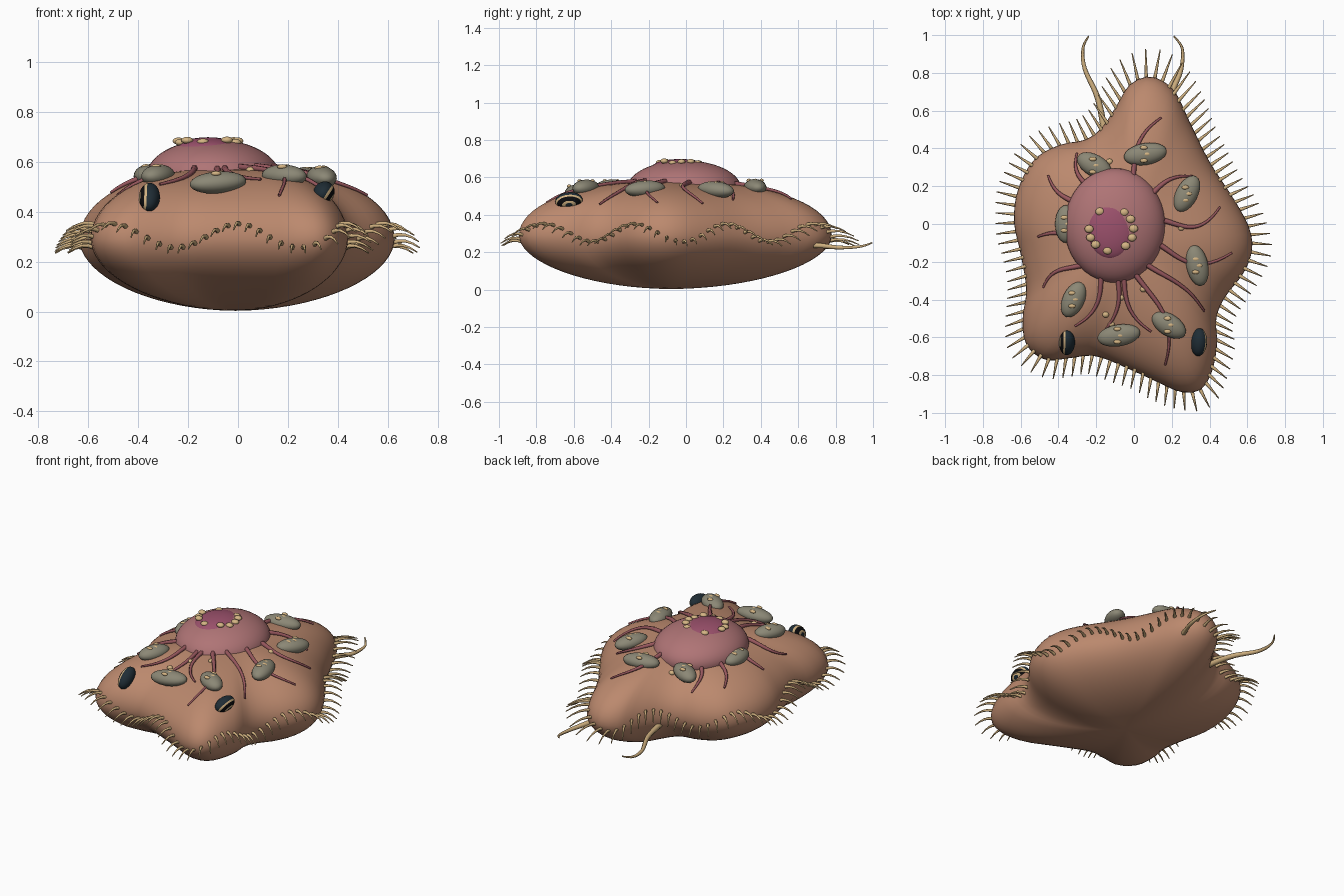
import bpy, bmesh
from math import sin, cos, pi, radians
from mathutils import Vector, Matrix
from mathutils.bvhtree import BVHTree

cube = bpy.data.objects.get("Cube")
if cube:
    bpy.data.objects.remove(cube)


def material(name, color):
    mat = bpy.data.materials.new(name)
    mat.use_nodes = True
    mat.diffuse_color = (*color, 1)
    shader = next(n for n in mat.node_tree.nodes if n.type == 'BSDF_PRINCIPLED')
    shader.inputs["Base Color"].default_value = (*color, 1)
    shader.inputs["Roughness"].default_value = 0.6
    return mat


skin = material("tan skin", (.50, .25, .155))
dome_pink = material("dusty pink", (.43, .175, .18))
core_red = material("core magenta", (.33, .082, .15))
pod_grey = material("pod grey green", (.26, .245, .18))
straw = material("straw", (.62, .43, .21))
bead_cream = material("bead cream", (.66, .46, .23))
vein_red = material("vein red", (.31, .095, .11))
eye_navy = material("eye navy", (.014, .026, .036))
eye_black = material("eye black", (.004, .004, .005))


def finish(name, bm, *mats):
    """Turn a bmesh into a smooth shaded object."""
    bmesh.ops.recalc_face_normals(bm, faces=bm.faces)
    for face in bm.faces:
        face.smooth = True
    mesh = bpy.data.meshes.new(name)
    bm.to_mesh(mesh)
    bm.free()
    for mat in mats:
        mesh.materials.append(mat)
    obj = bpy.data.objects.new(name, mesh)
    bpy.context.collection.objects.link(obj)


def ellipsoid(bm, centre, size, basis=None, segments=24, rings=14):
    frame = basis.to_4x4() if basis else Matrix.Identity(4)
    matrix = Matrix.Translation(centre) @ frame @ Matrix.Diagonal((*size, 1))
    bmesh.ops.create_uvsphere(bm, u_segments=segments, v_segments=rings, radius=1, matrix=matrix)


def tubes(name, paths, thickness, tip, mat):
    """Tapered tubes along lists of points, as one mesh."""
    curve = bpy.data.curves.new(name, 'CURVE')
    curve.dimensions = '3D'
    curve.bevel_depth = thickness
    curve.bevel_resolution = 1
    curve.use_fill_caps = True
    for path in paths:
        spline = curve.splines.new('POLY')
        spline.points.add(len(path) - 1)
        spline.use_smooth = True
        for i, (point, co) in enumerate(zip(spline.points, path)):
            point.co = (*co, 1)
            point.radius = 1 + (tip - 1) * i / (len(path) - 1)
    curve.materials.append(mat)
    obj = bpy.data.objects.new(name, curve)
    bpy.context.collection.objects.link(obj)
    bpy.ops.object.select_all(action='DESELECT')
    obj.select_set(True)
    bpy.context.view_layer.objects.active = obj
    bpy.ops.object.convert(target='MESH')


def catmull(a, b, c, d, t):
    return (b * 2 + (c - a) * t + (a * 2 - b * 5 + c * 4 - d) * t ** 2
            + (b * 3 - a - c * 3 + d) * t ** 3) / 2


def smooth_path(points, steps, closed=False):
    pts = [Vector(p) for p in points]
    n = len(pts)
    pick = (lambda i: pts[i % n]) if closed else (lambda i: pts[max(0, min(n - 1, i))])
    spans = n if closed else n - 1
    path = [catmull(pick(i - 1), pick(i), pick(i + 1), pick(i + 2), k / steps)
            for i in range(spans) for k in range(steps)]
    return path if closed else path + [pts[-1]]


# Body outline, counterclockwise from the front, respaced evenly
outline = [(0, -.78), (.13, -.84), (.25, -.89), (.35, -.88), (.41, -.79), (.44, -.64),
           (.435, -.5), (.48, -.39), (.58, -.26), (.625, -.14), (.61, -.02), (.53, .13),
           (.4, .33), (.3, .53), (.21, .71), (.09, .78), (-.02, .74), (-.09, .63),
           (-.17, .51), (-.26, .445), (-.39, .42), (-.53, .34), (-.615, .18), (-.635, .01),
           (-.6, -.16), (-.57, -.35), (-.59, -.5), (-.57, -.64), (-.47, -.72), (-.34, -.71),
           (-.2, -.7)]
dense = smooth_path(outline, 40, closed=True)
lengths = [0]
for a, b in zip(dense, dense[1:] + dense[:1]):
    lengths.append(lengths[-1] + (b - a).length)
COUNT = 100
rim, cursor = [], 0
for i in range(COUNT):
    while lengths[cursor] < lengths[-1] * i / COUNT:
        cursor += 1
    rim.append(dense[cursor % len(dense)])

# Body: the outline shrinking towards a fuller top and a rounded underside
MID, HEIGHT, LAYERS = .29, .287, 18
middle = Vector((-.01, -.08))
bm = bmesh.new()
loops = []
for k in range(1, 2 * LAYERS):
    r = sin(pi * k / (2 * LAYERS))
    if k < LAYERS:
        z = MID - HEIGHT * (1 - r ** 1.9) ** .52
    else:
        z = MID + HEIGHT * (1 - r ** 2.4) ** .5
    loops.append([bm.verts.new((*(middle + (p - middle) * r), z)) for p in rim])
for low, high in zip(loops, loops[1:]):
    for i in range(COUNT):
        j = (i + 1) % COUNT
        bm.faces.new((low[i], low[j], high[j], high[i]))
for loop, z in ((loops[0], MID - HEIGHT), (loops[-1], MID + HEIGHT)):
    pole = bm.verts.new((*middle, z))
    for i in range(COUNT):
        bm.faces.new((loop[i], loop[(i + 1) % COUNT], pole))
bmesh.ops.recalc_face_normals(bm, faces=bm.faces)
surface = BVHTree.FromBMesh(bm)
finish("body", bm, skin)


def on_top(x, y):
    """Point and normal of the body's upper side."""
    hit = surface.ray_cast(Vector((x, y, 2)), Vector((0, 0, -1)))
    return hit[0], hit[1]


def surface_basis(normal, heading):
    along = (heading - normal * heading.dot(normal)).normalized()
    return along, normal.cross(along), normal


def columns(*axes):
    return Matrix(axes).transposed()


# Fringe of small hairs on a wavy line, fanning away from the middle
hairs = []
for i, p in enumerate(rim):
    tangent = (rim[(i + 1) % COUNT] - rim[i - 1]).normalized()
    normal = Vector((tangent.y, -tangent.x, 0))
    out = (normal + p.normalized().to_3d()).normalized()
    z = .30 + .047 * cos(2 * pi * 9 * i / COUNT)
    start = Vector((p.x, p.y, z))
    base = surface.ray_cast(start + normal * .2, -normal)[0] or start
    reach = .115 + .09 * max(0, p.y) ** 2
    hairs.append([base + out * reach * (t - .1) + Vector((0, 0, .012 * sin(pi * t) - .02 * t * t))
                  for t in (0, .25, .5, .75, 1)])
tubes("rim_hairs", hairs, .0105, .25, straw)

# Two long tails at the back
left_tail = [(.17, .62, .24), (.21, .72, .235), (.25, .82, .225), (.255, .93, .23), (.21, .995, .25)]
right_tail = [(-.15, .45, .24), (-.19, .66, .235), (-.26, .82, .225), (-.27, .93, .23), (-.24, .995, .25)]
tubes("tails", [smooth_path(t, 6) for t in (left_tail, right_tail)], .019, .2, straw)

# Central dome with its core
hub = Vector((-.1, -.01, .54))
bm = bmesh.new()
ellipsoid(bm, hub, (.268, .305, .15), segments=48, rings=28)
finish("dome", bm, dome_pink)
core = Vector((-.12, -.03, .648))
bm = bmesh.new()
ellipsoid(bm, core, (.132, .158, .05), segments=40, rings=20)
finish("dome_core", bm, core_red)

# Uneven bead ring on the dome
beads = bmesh.new()
for degrees in (121, 55, 30, 3, -22, -50, -100, -135, -158, 178):
    a = radians(degrees)
    ellipsoid(beads, core + Vector((.118 * cos(a), .112 * sin(a), .034 + .005 * sin(a * 5))),
              (.024, .021, .014), segments=12, rings=8)

# Pods lying nearly level on the body: x, y, heading, half length
pods = [(-.21, .31, -30, .1), (.06, .37, 10, .115), (.28, .16, 62, .105), (.335, -.22, -78, .11),
        (.185, -.535, -32, .1), (-.08, -.59, 10, .115), (-.32, -.4, 65, .1), (-.36, 0, 90, .1)]
bm = bmesh.new()
for x, y, degrees, half in pods:
    point, normal = on_top(x, y)
    a = radians(degrees)
    level = (normal + Vector((0, 0, 3))).normalized()
    axes = surface_basis(level, Vector((cos(a), sin(a), 0)))
    centre = Vector((x, y, (point.z + .015 + .535) / 2))
    ellipsoid(bm, centre, (half, .058, .044), columns(*axes))
    for step in (-1, 0, 1):
        spot = Vector((.008 - .016 * abs(step), .034 * step, .036))
        ellipsoid(beads, centre + spot, (.02, .012, .01), segments=12, rings=8)
finish("pods", bm, pod_grey)

# Loose beads on the skin
for x, y in ((-.13, .33), (.25, -.02), (-.07, -.39), (-.15, -.48), (-.12, -.53), (.05, -.345)):
    ellipsoid(beads, on_top(x, y)[0], (.018, .016, .014), segments=12, rings=8)
finish("beads", beads, bead_cream)

# Veins from the dome: start angle, end angle, reach, sideways bow
veins = [(69, 67, .62, 6), (41, 32, .49, 4), (6, 10, .56, -9), (-23, -13, .63, -8),
         (-51, -44, .65, 5), (-68, -70, .78, 8), (-80, -71, .59, -5), (-87, -96, .56, 4),
         (-106, -112, .57, 6), (-128, -139, .5, -8), (-171, -172, .41, -2),
         (150, 143, .44, 3), (125, 118, .43, 4)]
paths = []
for start, end, reach, bow in veins:
    path = []
    for k in range(13):
        t = k / 12
        a = radians(start + (end - start) * t + bow * sin(pi * t))
        r = .26 + (reach - .26) * t
        point, normal = on_top(hub.x + r * cos(a), hub.y + r * sin(a))
        path.append(point + normal * .007)
    paths.append(path)
tubes("veins", paths, .0145, .4, vein_red)

# Banded eyes, with rings around the axis that points sideways
for name, x, side in (("left_eye", .34, 1), ("right_eye", -.355, -1)):
    point, normal = on_top(x, -.625)
    along, across, up = surface_basis(normal, Vector((0, 1, 0)))
    across *= 1 if across.x * side > 0 else -1
    bm = bmesh.new()
    ellipsoid(bm, (0, 0, 0), (1, 1, 1), segments=32, rings=24)
    for face in bm.faces:
        u = face.calc_center_median().z
        if .3 < u < .46 or .87 < u < .96:
            face.material_index = 1
        elif .46 < u < .87:
            face.material_index = 2
    frame = columns(along, up, across).to_4x4()
    bm.transform(Matrix.Translation(point + up * .006) @ frame @ Matrix.Diagonal((.074, .047, .042, 1)))
    finish(name, bm, eye_navy, bead_cream, eye_black)
